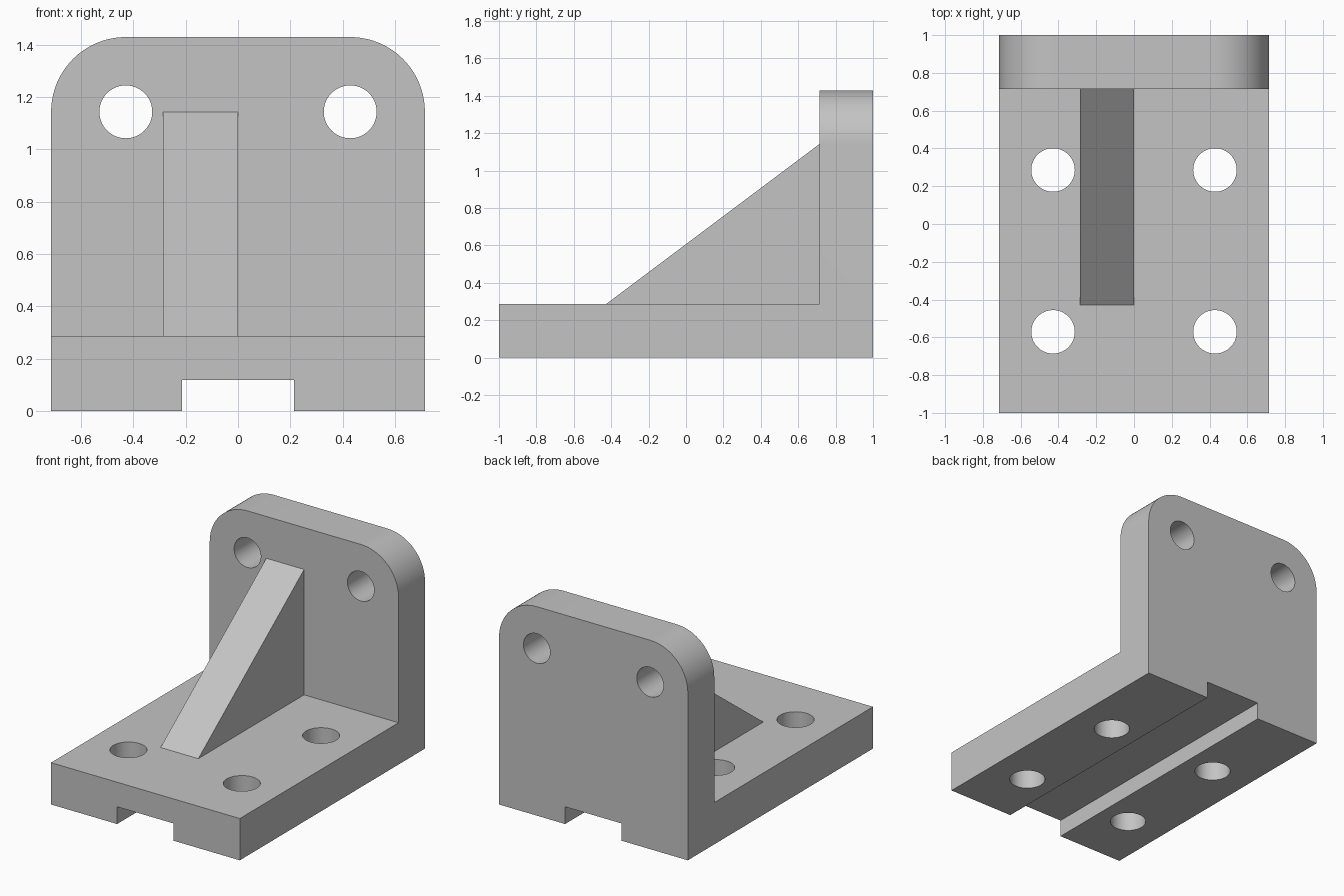
import bpy, bmesh, math
from mathutils import Matrix, Vector

if "Cube" in bpy.data.objects:
    bpy.data.objects.remove(bpy.data.objects["Cube"])

W, H, T = 0.714, 1.4286, 0.2857     # half width, height, plate thickness
WALL_Y = 1 - T                      # front face of the upright plate
HOLE_X = 0.4286


def finish(name, bm):
    bmesh.ops.recalc_face_normals(bm, faces=bm.faces)
    mesh = bpy.data.meshes.new(name)
    bm.to_mesh(mesh)
    bm.free()
    obj = bpy.data.objects.new(name, mesh)
    bpy.context.collection.objects.link(obj)
    return obj


def extrude_side_profile(points, x0, x1):
    """Sweep a (y, z) outline from x0 to x1."""
    bm = bmesh.new()
    face = bm.faces.new([bm.verts.new((x0, y, z)) for y, z in points])
    res = bmesh.ops.extrude_face_region(bm, geom=[face])
    verts = [g for g in res["geom"] if isinstance(g, bmesh.types.BMVert)]
    bmesh.ops.translate(bm, verts=verts, vec=(x1 - x0, 0, 0))
    return bm


def hole_cutter(name, centre, radius, along_y=False):
    bm = bmesh.new()
    rot = Matrix.Rotation(math.pi / 2, 4, 'X') if along_y else Matrix()
    bmesh.ops.create_cone(bm, cap_ends=True, segments=64, radius1=radius,
                          radius2=radius, depth=0.5,
                          matrix=Matrix.Translation(Vector(centre)) @ rot)
    return finish(name, bm)


def combine(target, other, operation):
    mod = target.modifiers.new(operation.title(), 'BOOLEAN')
    mod.operation, mod.object, mod.solver = operation, other, 'EXACT'
    bpy.context.view_layer.objects.active = target
    bpy.ops.object.modifier_apply(modifier=mod.name)
    bpy.data.objects.remove(other, do_unlink=True)


# L-shaped body with rounded upper corners
bm = extrude_side_profile([(-1, 0), (1, 0), (1, H), (WALL_Y, H), (WALL_Y, T), (-1, T)], -W, W)
corners = [e for e in bm.edges
           if all(v.co.z > H - 0.01 for v in e.verts)
           and abs(e.verts[0].co.x - e.verts[1].co.x) < 0.01]
bmesh.ops.bevel(bm, geom=corners, offset=T, segments=20, profile=0.5, affect='EDGES')
bracket = finish("angle_bracket", bm)

# Off-centre triangular rib, sunk a little into both plates
rib = finish("rib", extrude_side_profile([(-0.543, 0.2), (0.8, 0.2), (0.8, 1.207)], -T, 0))
combine(bracket, rib, 'UNION')

# Slot along the underside
slot = finish("slot_cutter", extrude_side_profile(
    [(-1.1, -0.1), (1.1, -0.1), (1.1, 0.118), (-1.1, 0.118)], -0.214, 0.214))
combine(bracket, slot, 'DIFFERENCE')

# Bolt holes: four in the base, two in the upright plate
for x in (-HOLE_X, HOLE_X):
    for y in (-0.571, 0.286):
        combine(bracket, hole_cutter("base_hole", (x, y, 0.14), 0.115), 'DIFFERENCE')
    combine(bracket, hole_cutter("wall_hole", (x, 0.857, 1.143), 0.101, True), 'DIFFERENCE')

# Single grey finish
grey = bpy.data.materials.new("plain grey")
grey.diffuse_color = (0.55, 0.55, 0.55, 1)
grey.use_nodes = True
grey.node_tree.nodes["Principled BSDF"].inputs["Base Color"].default_value = grey.diffuse_color
bracket.data.materials.clear()
bracket.data.materials.append(grey)
for p in bracket.data.polygons:
    p.material_index = 0

bpy.ops.object.select_all(action='DESELECT')
bracket.select_set(True)
bpy.context.view_layer.objects.active = bracket
bpy.ops.object.shade_smooth_by_angle(angle=math.radians(30))
